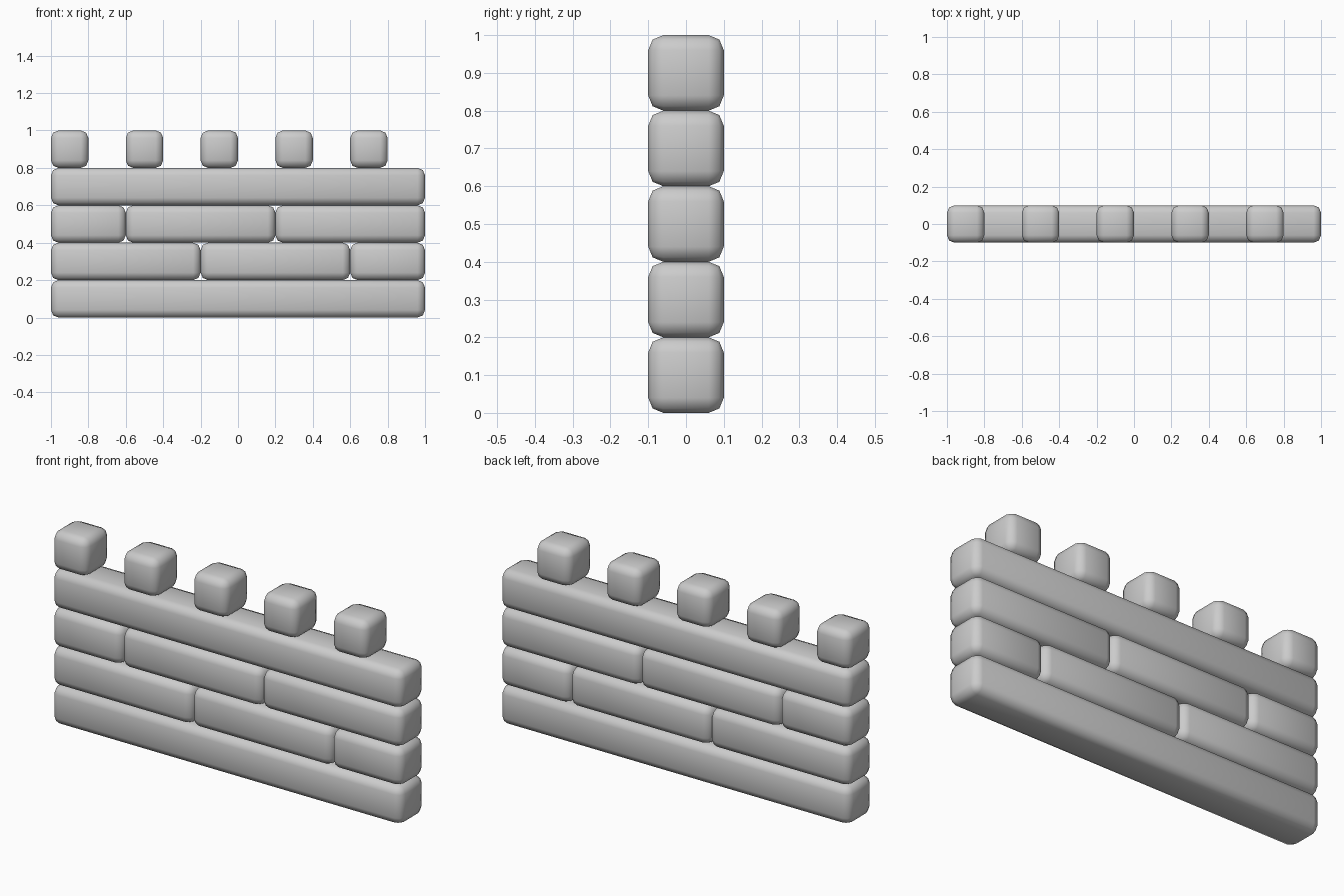
import bpy

if "Cube" in bpy.data.objects:
    bpy.data.objects.remove(bpy.data.objects["Cube"])

H = 0.2      # course height and wall depth


def stone(name, x0, x1, z0):
    """Rounded block spanning x0..x1, resting at z0."""
    bpy.ops.mesh.primitive_cube_add(size=1, location=((x0 + x1) / 2, 0, z0 + H / 2))
    ob = bpy.context.object
    ob.name = name
    ob.scale = (x1 - x0, H, H)
    bpy.ops.object.transform_apply(location=False, rotation=False, scale=True)
    bev = ob.modifiers.new("rounded_edges", 'BEVEL')
    bev.width = 0.04
    bev.segments = 2
    bpy.ops.object.shade_smooth()
    return ob


# Wall courses, each listed by its joint positions
courses = [
    ("base_course", [-1, 1]),
    ("lower_brick", [-1, -0.2, 0.6, 1]),
    ("upper_brick", [-1, -0.6, 0.2, 1]),
    ("cap_course", [-1, 1]),
]
for row, (name, joints) in enumerate(courses):
    for a, b in zip(joints, joints[1:]):
        stone(name, a, b, row * H)

# Battlement blocks along the top
for i in range(5):
    x = -1 + 0.4 * i
    stone("battlement", x, x + H, 4 * H)
